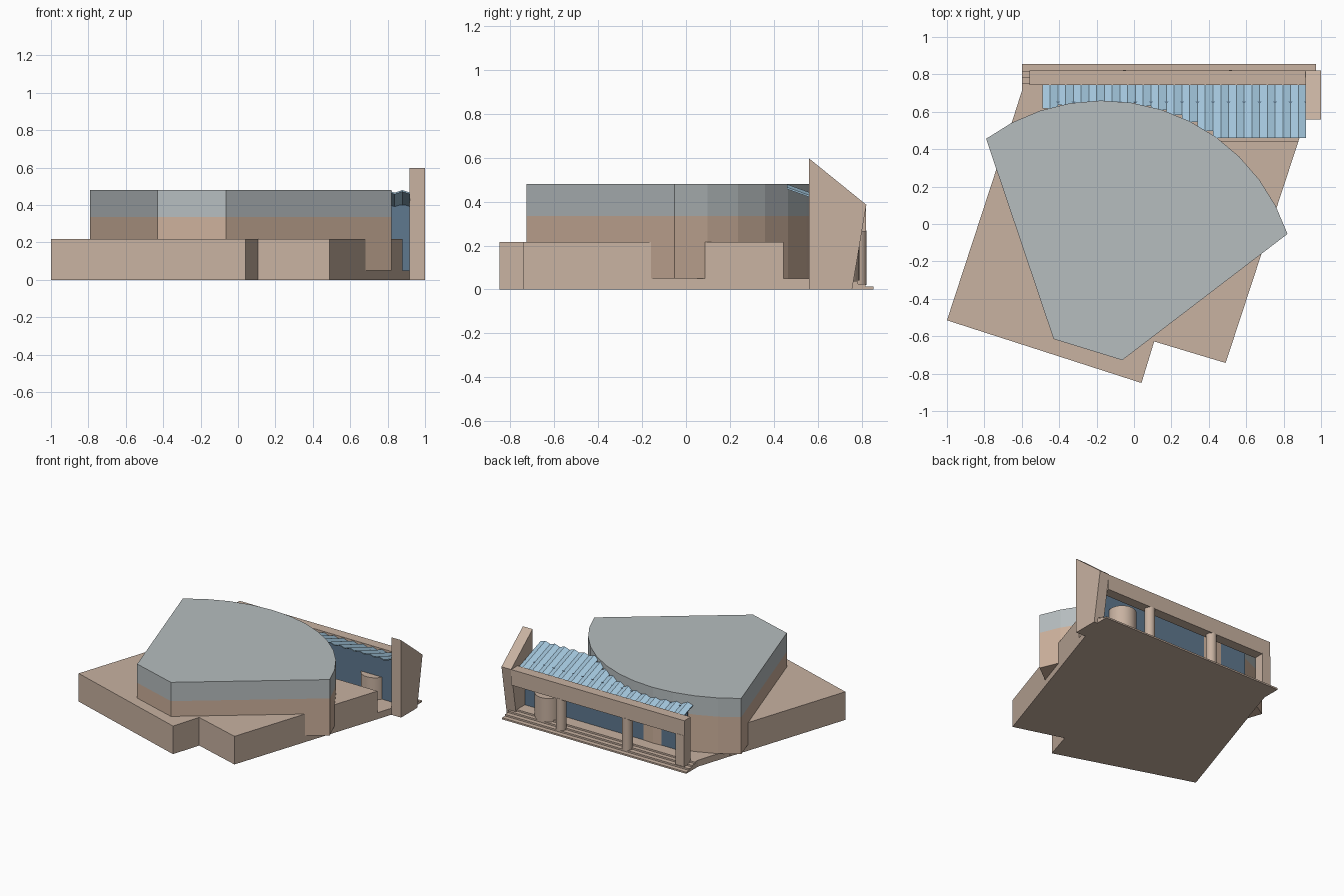
import bpy, math

if "Cube" in bpy.data.objects:
    bpy.data.objects.remove(bpy.data.objects["Cube"])


def material(name, rgb):
    m = bpy.data.materials.new(name)
    lin = [((c / 255 + 0.055) / 1.055) ** 2.4 for c in rgb]
    m.diffuse_color = (*lin, 1)
    m.use_nodes = True
    m.node_tree.nodes["Principled BSDF"].inputs["Base Color"].default_value = m.diffuse_color
    return m


STONE = material("tan stone", (200, 178, 161))
WARM = material("warm tan wall", (205, 177, 156))
GREY = material("pale grey cladding", (182, 189, 191))
ROOF = material("light blue glazing", (162, 197, 219))
GLASS = material("dark blue glass", (95, 120, 143))


def make(name, verts, faces, mat):
    me = bpy.data.meshes.new(name)
    me.from_pydata(verts, [], faces)
    me.materials.append(mat)
    ob = bpy.data.objects.new(name, me)
    bpy.context.collection.objects.link(ob)
    return ob


def prism(name, outline, z0, z1, mat, axis="z"):
    """Extrude a counter-clockwise outline along z, or a (y, z) outline along x."""
    n = len(outline)
    if axis == "z":
        verts = [(a, b, h) for h in (z0, z1) for a, b in outline]
    else:
        verts = [(h, a, b) for h in (z0, z1) for a, b in outline]
    faces = [tuple(reversed(range(n))), tuple(range(n, 2 * n))]
    faces += [(i, (i + 1) % n, n + (i + 1) % n, n + i) for i in range(n)]
    return make(name, verts, faces, mat)


def box(name, x0, x1, y0, y1, z0, z1, mat):
    return prism(name, [(x0, y0), (x1, y0), (x1, y1), (x0, y1)], z0, z1, mat)


def cylinder(name, x, y, r, z0, z1, mat):
    bpy.ops.mesh.primitive_cylinder_add(vertices=32, radius=r, depth=z1 - z0,
                                        location=(x, y, (z0 + z1) / 2))
    ob = bpy.context.object
    ob.name = name
    ob.data.materials.append(mat)
    bpy.ops.object.shade_smooth_by_angle()


# podium and low lobby floor
front = [(-1, -0.515), (0.04, -0.85), (0.108, -0.628), (0.49, -0.743)]
prism("podium", front + [(0.88, 0.445), (-0.686, 0.445)], 0, 0.217, STONE)
floor = [(-0.686, 0.44), (0.878, 0.44), (0.92, 0.57), (0.92, 0.75), (-0.6, 0.75), (-0.6, 0.71)]
prism("lobby_floor", floor, 0, 0.05, STONE)

# fan-shaped hall: straight front sides and a curved back
CX, CY, R = -0.17, -0.385, 1.045
a0 = math.atan2(-0.05 - CY, 0.83 - CX)
a1 = math.atan2(0.455 - CY, -0.79 - CX)
SEG = 12
arc = [(CX + R * math.cos(a0 + (a1 - a0) * i / SEG),
        CY + R * math.sin(a0 + (a1 - a0) * i / SEG)) for i in range(SEG + 1)]
hall = [(-0.43, -0.615), (-0.063, -0.728)] + arc
prism("hall_lower_wall", hall, 0.05, 0.335, WARM)
prism("hall_upper_storey", hall, 0.335, 0.48, GREY)

# entrance steps along the back
for i in range(3):
    box(f"step_{i + 1}", -0.6, 0.972, 0.7, 0.855 - 0.036 * i, 0, 0.0125 * (i + 1), STONE)

# end tower with sloping top and leaning back edge
prism("end_tower", [(0.56, 0), (0.757, 0), (0.822, 0.386), (0.56, 0.598)],
      0.918, 1.0, STONE, "x")

# portico beam, end post and columns
box("portico_beam", -0.56, 0.92, 0.742, 0.82, 0.265, 0.385, STONE)
box("end_post", -0.56, -0.488, 0.744, 0.822, 0.03, 0.27, STONE)
for i, x in enumerate((-0.05, 0.515)):
    cylinder(f"portico_column_{i + 1}", x, 0.785, 0.038, 0.02, 0.27, STONE)

# lobby drum and glass wall
cylinder("lobby_drum", 0.687, 0.69, 0.1, 0.04, 0.22, STONE)
box("lobby_glass_wall", -0.47, 0.92, 0.646, 0.654, 0.05, 0.4, GLASS)


# pleated glass roof, each pleat starting at the hall's curve
def roof_z(y):
    return 0.466 - 0.36 * (y - 0.46)


COUNT = 17
W = (0.92 + 0.49) / COUNT
for i in range(COUNT):
    x = -0.49 + W * i
    xm = x + W / 2
    y0 = max(0.46, CY + math.sqrt(max(0, R * R - (xm - CX) ** 2)) - 0.005)
    profile = [(x, -0.008), (xm, 0.006), (x + W, -0.008),
               (x + W, 0), (xm, 0.014), (x, 0)]
    verts = [(px, y, roof_z(y) + dz) for y in (y0, 0.745) for px, dz in profile]
    faces = [(0, 1, 4, 5), (1, 2, 3, 4), (11, 10, 7, 6), (10, 9, 8, 7)]
    faces += [(k, k + 6, (k + 1) % 6 + 6, (k + 1) % 6) for k in range(6)]
    make(f"roof_pleat_{i + 1}", verts, faces, ROOF)
